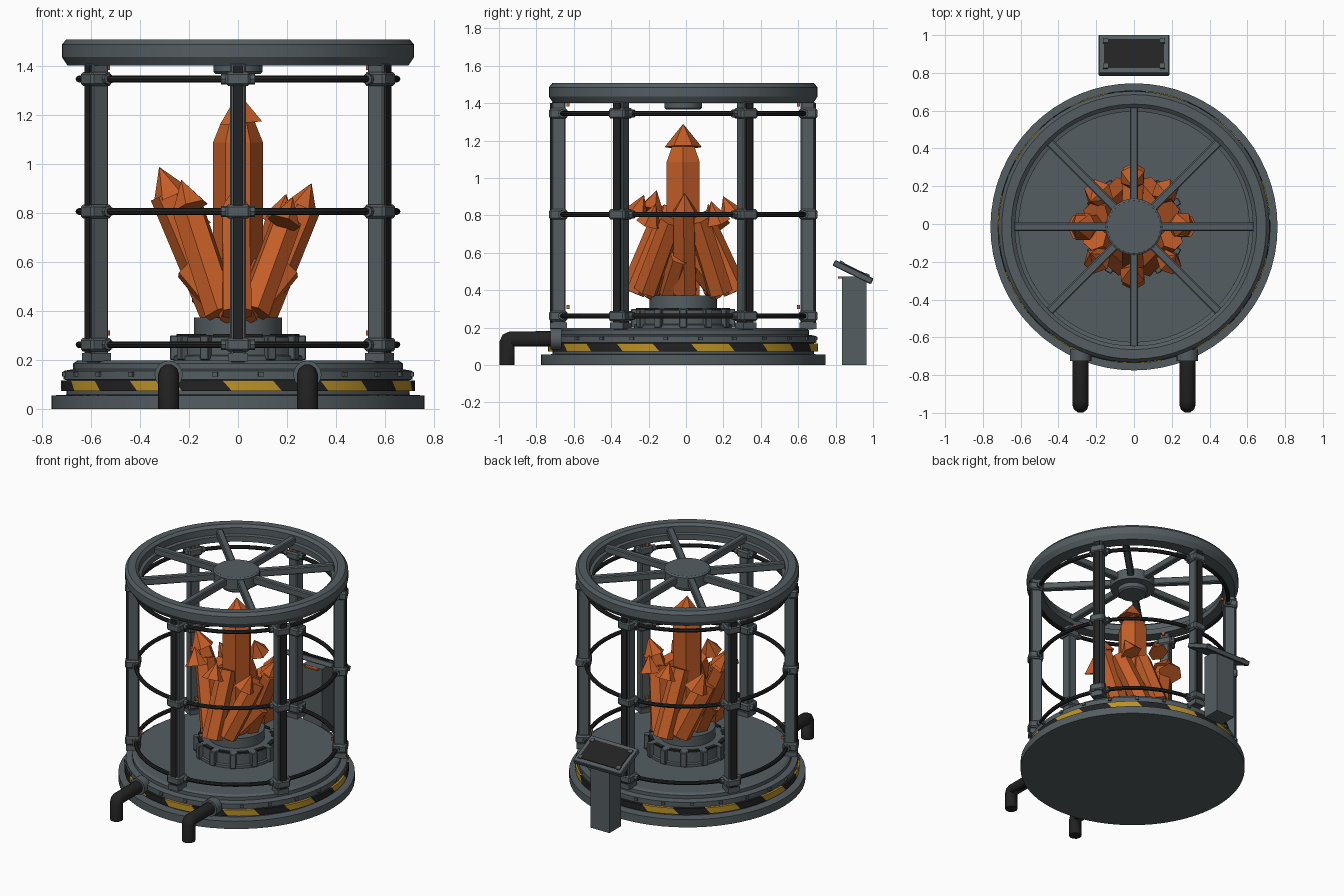
import bpy, bmesh, math, random
from mathutils import Matrix, Vector

if "Cube" in bpy.data.objects:
    bpy.data.objects.remove(bpy.data.objects["Cube"])
random.seed(4)
CY = -0.015                      # y of the cage axis
AXIS = Matrix.Translation((0, CY, 0))


def mat(name, r, g, b):
    m = bpy.data.materials.new(name)
    m.diffuse_color = (r, g, b, 1)
    m.use_nodes = True
    m.node_tree.nodes["Principled BSDF"].inputs["Base Color"].default_value = m.diffuse_color
    return m


GREY = mat("steel grey", 0.09, 0.11, 0.12)
BLACK = mat("rubber black", 0.016, 0.016, 0.017)
ORANGE = mat("crystal orange", 0.55, 0.11, 0.02)
YELLOW = mat("hazard yellow", 0.50, 0.29, 0.02)


def finish(bm, name, *mats, smooth=True):
    bmesh.ops.recalc_face_normals(bm, faces=bm.faces[:])
    me = bpy.data.meshes.new(name)
    bm.to_mesh(me)
    bm.free()
    for m in mats:
        me.materials.append(m)
    if smooth:
        me.shade_smooth()
        me.set_sharp_from_angle(angle=math.radians(30))
    ob = bpy.data.objects.new(name, me)
    bpy.context.collection.objects.link(ob)
    return ob


def lathe(name, prof, m, segs=64, closed=False):
    """Spin an (r, z) profile round the cage axis."""
    bm = bmesh.new()
    vs = [bm.verts.new((r, CY, z)) for r, z in prof]
    n = len(vs)
    es = [bm.edges.new((vs[i], vs[(i + 1) % n])) for i in range(n if closed else n - 1)]
    bmesh.ops.spin(bm, geom=vs + es, cent=(0, CY, 0), axis=(0, 0, 1),
                   angle=math.tau, steps=segs, use_duplicate=False)
    bmesh.ops.remove_doubles(bm, verts=bm.verts[:], dist=1e-4)
    return finish(bm, name, m)


def box(bm, c, size, M=Matrix(), bevel=0):
    g = bmesh.ops.create_cube(bm, size=1, matrix=M @ Matrix.Translation(c) @ Matrix.Diagonal((*size, 1)))
    if bevel:
        es = list({e for v in g["verts"] for e in v.link_edges})
        bmesh.ops.bevel(bm, geom=es, offset=bevel, segments=1, affect='EDGES')


def cone(bm, r1, r2, h, M, segs=6):
    """Cylinder or cone whose base sits at the origin of M."""
    bmesh.ops.create_cone(bm, cap_ends=True, segments=segs, radius1=r1, radius2=r2,
                          depth=h, matrix=M @ Matrix.Translation((0, 0, h / 2)))


def around(n, start=0):
    """n matrices round the cage axis; local +x points outward."""
    return [AXIS @ Matrix.Rotation(math.radians(start) + math.tau * i / n, 4, 'Z') for i in range(n)]


# Stepped base
lathe("base", [(0, 0), (.76, 0), (.76, .055), (.70, .058), (.70, .118), (.712, .12),
               (.712, .155), (.672, .162), (.672, .186), (.655, .197), (0, .197)], GREY)

# Hazard band: slanted yellow and black faces
bm = bmesh.new()
N, rows = 66, []
for r, z, tw in ((.695, .073, 0), (.722, .073, 0), (.722, .116, -3), (.695, .116, -3)):
    rows.append([bm.verts.new((r * math.cos(a), CY + r * math.sin(a), z))
                 for a in (math.radians(tw - 92 + 360 * i / N) for i in range(N))])
for k in range(4):
    for i in range(N):
        j = (i + 1) % N
        f = bm.faces.new((rows[k][i], rows[k][j], rows[(k + 1) % 4][j], rows[(k + 1) % 4][i]))
        f.material_index = 1 if i % 6 < 3 else 0
finish(bm, "hazard_band", BLACK, YELLOW)

# Bolts round the base
bm = bmesh.new()
for M in around(24, 7.5):
    box(bm, (.712, 0, .142), (.022, .022, .018), M)
finish(bm, "base_bolts", GREY, smooth=False)

# Pedestal
lathe("pedestal", [(0, .19), (.262, .19), (.262, .215), (.25, .22), (.25, .292), (.235, .302),
                   (.18, .302), (.18, .372), (0, .372)], GREY, 48)
bm, slots = bmesh.new(), bmesh.new()
for M in around(12):
    box(bm, (.258, 0, .25), (.04, .04, .10), M, .004)
for M in around(12, 15):
    box(slots, (.236, 0, .299), (.028, .075, .012), M)
finish(bm, "pedestal_lugs", GREY, smooth=False)
finish(slots, "pedestal_slots", BLACK, smooth=False)

# Six posts with strips, feet, clamps and indicator lights
posts, strips, clamps, lights = (bmesh.new() for _ in range(4))
LEVELS = (.262, .805, 1.345)
for M in around(6, 30):
    box(posts, (.665, 0, .80), (.074, .066, 1.22), M, .006)
    box(posts, (.667, 0, .21), (.09, .08, .035), M)
    box(strips, (.702, 0, .80), (.018, .042, 1.20), M)
    for z in LEVELS:
        box(clamps, (.668, 0, z), (.098, .10, .056), M, .01)
        R = M @ Matrix.Translation((.648, -.07, z)) @ Matrix.Rotation(-math.pi / 2, 4, 'X')
        cone(clamps, .022, .022, .14, R, 8)
    for z in (.31, 1.392):
        box(lights, (.616, 0, z), (.016, .016, .02), M)
finish(posts, "posts", GREY, smooth=False)
finish(strips, "post_strips", BLACK, smooth=False)
finish(clamps, "ring_clamps", GREY, smooth=False)
finish(lights, "indicator_lights", ORANGE, smooth=False)

# Black tube rings
for i, z in enumerate(LEVELS):
    lathe(f"tube_ring_{i + 1}", [(.648 + .014 * math.cos(a), z + .014 * math.sin(a))
                                 for a in (math.tau * k / 8 for k in range(8))], BLACK, 64, True)

# Top ring, hub and spokes
lathe("top_ring", [(.61, 1.40), (.695, 1.40), (.718, 1.435), (.718, 1.485), (.70, 1.507),
                   (.65, 1.507), (.63, 1.49), (.63, 1.445), (.61, 1.44)], GREY, 64, True)
lathe("top_hub", [(0, 1.365), (.09, 1.365), (.10, 1.375), (.10, 1.405), (.15, 1.41),
                  (.15, 1.485), (.14, 1.492), (0, 1.492)], GREY, 32)
bm = bmesh.new()
for M in around(8):
    box(bm, (.385, 0, 1.455), (.51, .044, .05), M, .006)
finish(bm, "top_spokes", GREY, smooth=False)

# Central crystal: column, shoulder and tip
bm = bmesh.new()
M = AXIS @ Matrix.Rotation(math.radians(30), 4, 'Z')
cone(bm, .102, .102, .72, M @ Matrix.Translation((0, 0, .366)))
cone(bm, .102, .068, .085, M @ Matrix.Translation((0, 0, 1.086)))
cone(bm, .10, 0, .125, AXIS @ Matrix.Translation((.012, 0, 1.165)) @ Matrix.Rotation(math.radians(-5), 4, 'Y'))
finish(bm, "central_crystal", ORANGE, smooth=False)


def crystal(bm, tips, ang, dist, z, length, rad, tilt):
    """Hexagonal prism leaning out along x and inward along y, plus a loose tip."""
    c, s, t = math.cos(ang), math.sin(ang), math.radians(tilt)
    d = Vector((math.sin(t) * c, -math.sin(t) * s, math.cos(t)))
    R = d.to_track_quat('Z', 'Y').to_matrix().to_4x4()
    mid = Vector((dist * c, CY + dist * s, z))
    cone(bm, rad, rad * .93, length, Matrix.Translation(mid - d * length / 2) @ R)
    if tips is not None:
        k = dist + length / 2 * math.sin(t) - .02
        p = Vector((k * c, CY + k * s, z + length / 2 * math.cos(t) - .01))
        cone(tips, rad * 1.05, 0, rad * 1.7, Matrix.Translation(p) @ R)


# Outer crystals (angle, length) and short ones between
bm, tips = bmesh.new(), bmesh.new()
for a, L in ((2, .47), (48, .42), (92, .46), (137, .40), (180, .53), (222, .48), (268, .46), (315, .42)):
    crystal(bm, tips, math.radians(a), .185, .385 + L * .47, L,
            random.uniform(.065, .08), random.uniform(22, 28))
for a in (-20, 70, 115, 200, 250, 295):
    crystal(bm, None, math.radians(a), .13, .48, .26, .062, 42)
finish(bm, "outer_crystals", ORANGE, smooth=False)
finish(tips, "crystal_tips", ORANGE, smooth=False)

# Pipes with elbows and flanges at the front
flanges = bmesh.new()
for x, side in ((-.283, "left"), (.283, "right")):
    cu = bpy.data.curves.new(f"pipe_{side}", 'CURVE')
    cu.dimensions = '3D'
    cu.bevel_depth, cu.bevel_resolution, cu.use_fill_caps = .043, 3, True
    sp = cu.splines.new('POLY')
    path = [(-.68, .14), (-.935, .14), (-.951, .134), (-.957, .118), (-.957, 0)]
    sp.points.add(len(path) - 1)
    for p, (y, z) in zip(sp.points, path):
        p.co = (x, y, z, 1)
    cu.materials.append(BLACK)
    bpy.context.collection.objects.link(bpy.data.objects.new(f"pipe_{side}", cu))
    cone(flanges, .057, .057, .06, Matrix.Translation((x, -.665, .14)) @ Matrix.Rotation(math.pi / 2, 4, 'X'), 24)
finish(flanges, "pipe_flanges", GREY)

# Console at the back: stand, tilted panel, screen, corner clips
bm = bmesh.new()
box(bm, (0, .90, .237), (.15, .132, .474))
T = Matrix.Translation((0, .893, .497)) @ Matrix.Rotation(math.radians(-26), 4, 'X')
box(bm, (0, 0, 0), (.374, .228, .034), T, .004)
for sx in (-1, 1):
    for sy in (-1, 1):
        box(bm, (sx * .15, sy * .075, .02), (.026, .026, .012), T)
finish(bm, "console", GREY, smooth=False)
bm = bmesh.new()
box(bm, (0, 0, .0185), (.316, .168, .007), T)
finish(bm, "console_screen", BLACK, smooth=False)
bm = bmesh.new()
box(bm, (0, .826, .468), (.10, .024, .01))
finish(bm, "console_light", ORANGE, smooth=False)
